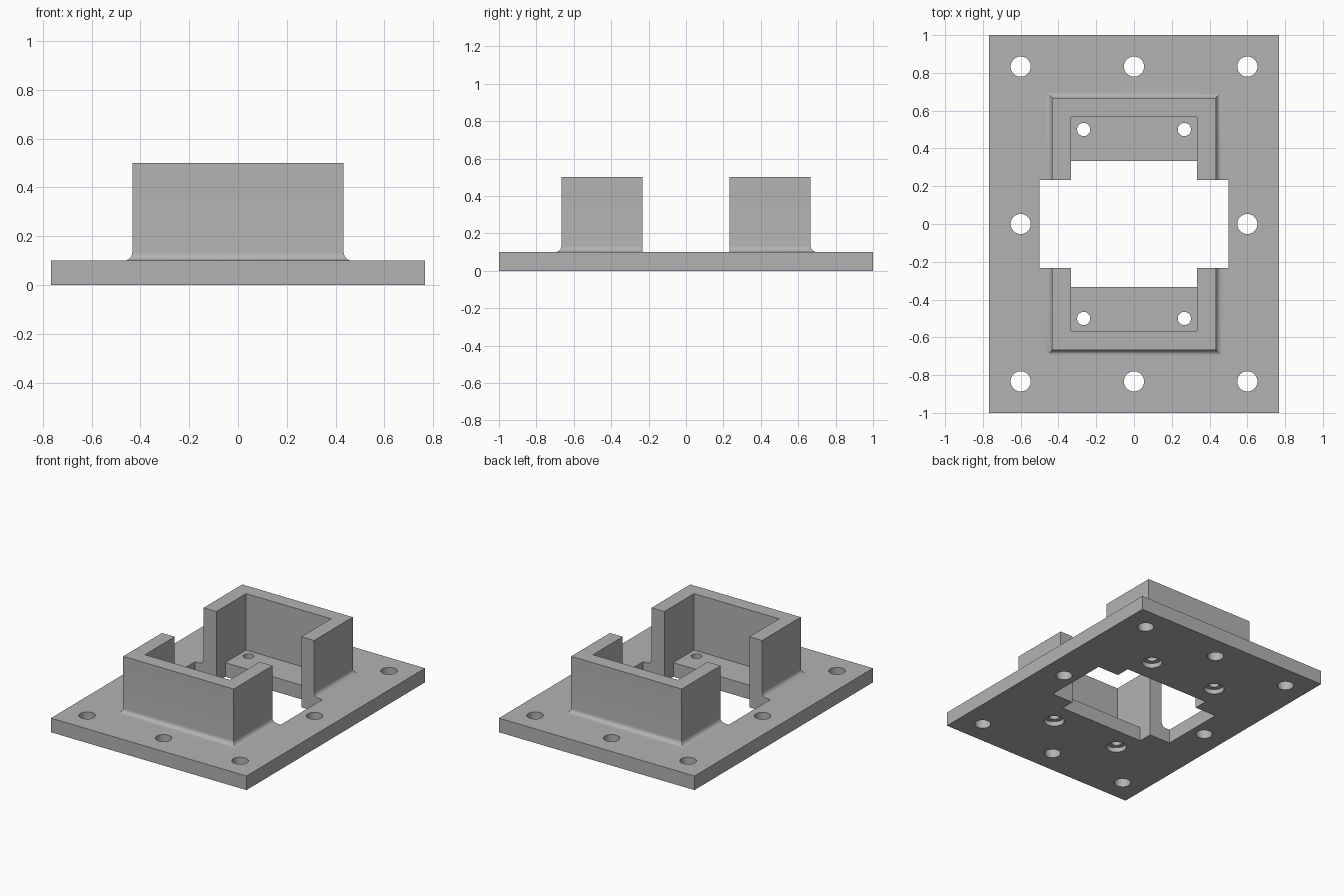
import bpy, bmesh, math

cube = bpy.data.objects.get("Cube")
if cube:
    bpy.data.objects.remove(cube, do_unlink=True)

U = 1 / 30          # design module: every size is a multiple of it
PLATE_TOP = 3 * U
WALL_TOP = 15 * U
FILLET = U
STEPS = 8

grey = bpy.data.materials.new("plain grey")
grey.use_nodes = True
grey.diffuse_color = (0.45, 0.45, 0.45, 1)
grey.node_tree.nodes["Principled BSDF"].inputs["Base Color"].default_value = grey.diffuse_color


def finish(name, bm):
    bmesh.ops.recalc_face_normals(bm, faces=bm.faces)
    mesh = bpy.data.meshes.new(name)
    bm.to_mesh(mesh)
    bm.free()
    mesh.materials.append(grey)
    obj = bpy.data.objects.new(name, mesh)
    bpy.context.collection.objects.link(obj)
    return obj


def rect_stack(name, sections):
    """Solid lofted through centred rectangles (half x, half y, z)."""
    bm = bmesh.new()
    rings = [[bm.verts.new((sx * hx, sy * hy, z))
              for sx, sy in ((-1, -1), (1, -1), (1, 1), (-1, 1))]
             for hx, hy, z in sections]
    for low, high in zip(rings, rings[1:]):
        for i in range(4):
            j = (i + 1) % 4
            bm.faces.new((low[i], low[j], high[j], high[i]))
    bm.faces.new(rings[0])
    bm.faces.new(rings[-1])
    return finish(name, bm)


def box(name, hx, hy, z0, z1):
    return rect_stack(name, [(hx, hy, z0), (hx, hy, z1)])


def cylinder(name, x, y, radius, z0, z1):
    bm = bmesh.new()
    bmesh.ops.create_cone(bm, cap_ends=True, segments=40, radius1=radius,
                          radius2=radius, depth=z1 - z0)
    bmesh.ops.translate(bm, verts=bm.verts, vec=(x, y, (z0 + z1) / 2))
    return finish(name, bm)


def combine(target, tool, operation):
    mod = target.modifiers.new(tool.name, "BOOLEAN")
    mod.operation = operation
    mod.solver = "EXACT"
    mod.object = tool
    bpy.context.view_layer.objects.active = target
    bpy.ops.object.modifier_apply(modifier=mod.name)
    bpy.data.objects.remove(tool, do_unlink=True)


# Base plate
bracket = box("mounting_bracket", 23 * U, 30 * U, 0, PLATE_TOP)

# Raised housing block, with a concave fillet where it meets the plate
HX, HY = 13 * U, 20 * U
sections = [(HX + FILLET, HY + FILLET, PLATE_TOP / 2)]
for i in range(STEPS + 1):
    a = math.pi / 2 * i / STEPS
    out = FILLET * (1 - math.sin(a))
    sections.append((HX + out, HY + out, PLATE_TOP + FILLET * (1 - math.cos(a))))
sections.append((HX, HY, WALL_TOP))
combine(bracket, rect_stack("housing", sections), "UNION")

# Pocket, through opening and the wide slot that splits the housing in two
combine(bracket, box("pocket", 10 * U, 17 * U, PLATE_TOP, 1), "DIFFERENCE")
combine(bracket, box("opening", 10 * U, 10 * U, -1, 1), "DIFFERENCE")
combine(bracket, box("cross_slot", 15 * U, 7 * U, -1, 1), "DIFFERENCE")

# Plate mounting holes around the edge
for x in (-18, 0, 18):
    for y in (-25, 0, 25):
        if x or y:
            combine(bracket, cylinder("plate_hole", x * U, y * U, 1.6 * U, -1, 1), "DIFFERENCE")

# Counterbored floor holes
for x in (-8, 8):
    for y in (-15, 15):
        combine(bracket, cylinder("floor_hole", x * U, y * U, 1.05 * U, -1, 1), "DIFFERENCE")
        combine(bracket, cylinder("counterbore", x * U, y * U, 2 * U, -1, U), "DIFFERENCE")

bpy.ops.object.select_all(action="DESELECT")
bracket.select_set(True)
bpy.context.view_layer.objects.active = bracket
bpy.ops.object.shade_smooth_by_angle(angle=math.radians(30))
